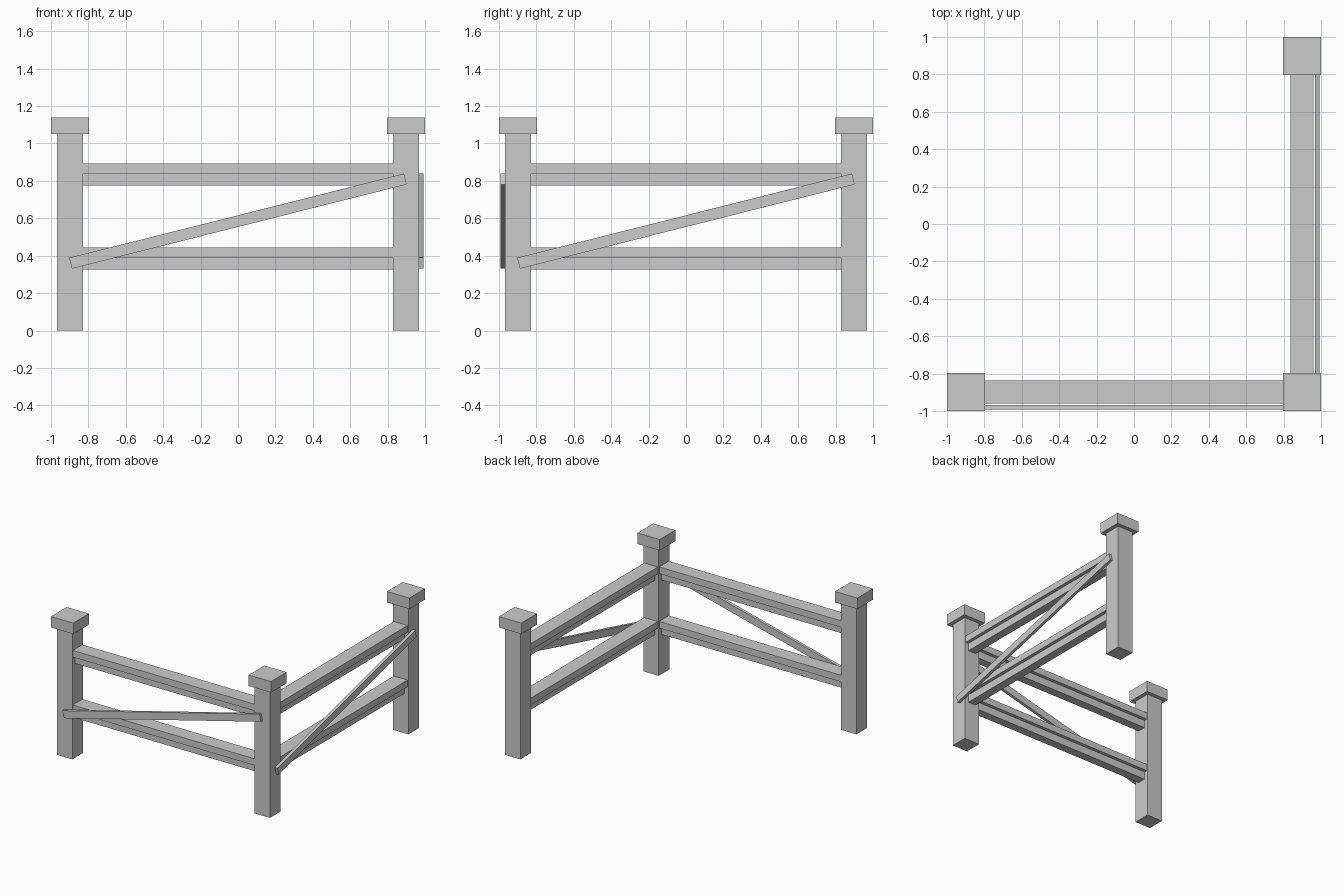
import bpy
import math
from mathutils import Matrix, Vector

cube = bpy.data.objects.get("Cube")
if cube:
    bpy.data.objects.remove(cube, do_unlink=True)

# One plain grey for the whole fence
GREY = (0.6, 0.6, 0.6, 1.0)
paint = bpy.data.materials.new("plain_grey")
paint.use_nodes = True
paint.diffuse_color = GREY
paint.node_tree.nodes["Principled BSDF"].inputs["Base Color"].default_value = GREY

C = 0.8985         # distance of post centres from the middle
POST = 0.14        # post thickness
RAIL_LENGTH = 2 * C - POST


def box(name, centre, size, frame=Matrix(), tilt=0.0):
    """Box in a side's local frame, optionally tilted in its upright plane."""
    bpy.ops.mesh.primitive_cube_add(size=1)
    ob = bpy.context.object
    ob.name = name
    local = Matrix.Translation(Vector(centre)) @ Matrix.Rotation(-tilt, 4, 'Y')
    ob.data.transform(frame @ local @ Matrix.Diagonal((*size, 1)))
    ob.data.materials.append(paint)
    return ob


# Posts with square caps
for label, x, y in (("left_end", -C, -C), ("corner", C, -C), ("back_end", C, C)):
    box(label + "_post", (x, y, 0.525), (POST, POST, 1.05))
    box(label + "_post_cap", (x, y, 1.095), (0.203, 0.203, 0.09))

# Two identical fence sides, the second turned a quarter turn about the middle
for side, turn in (("front", 0), ("side", math.pi / 2)):
    frame = Matrix.Rotation(turn, 4, 'Z')
    # T-section rails: wide board on top of a narrower one
    for level, base in (("lower", 0.327), ("upper", 0.775)):
        box(f"{side}_{level}_rail_board", (0, -C, base + 0.0895),
            (RAIL_LENGTH, 0.125, 0.055), frame)
        box(f"{side}_{level}_rail_stem", (0, -C, base + 0.031),
            (RAIL_LENGTH, 0.07, 0.062), frame)
    # Diagonal brace on the outer faces of the posts
    rise, run = 0.45, 1.79
    box(f"{side}_diagonal_brace", (0, -0.979, 0.585),
        (math.hypot(rise, run), 0.024, 0.06), frame, math.atan2(rise, run))
